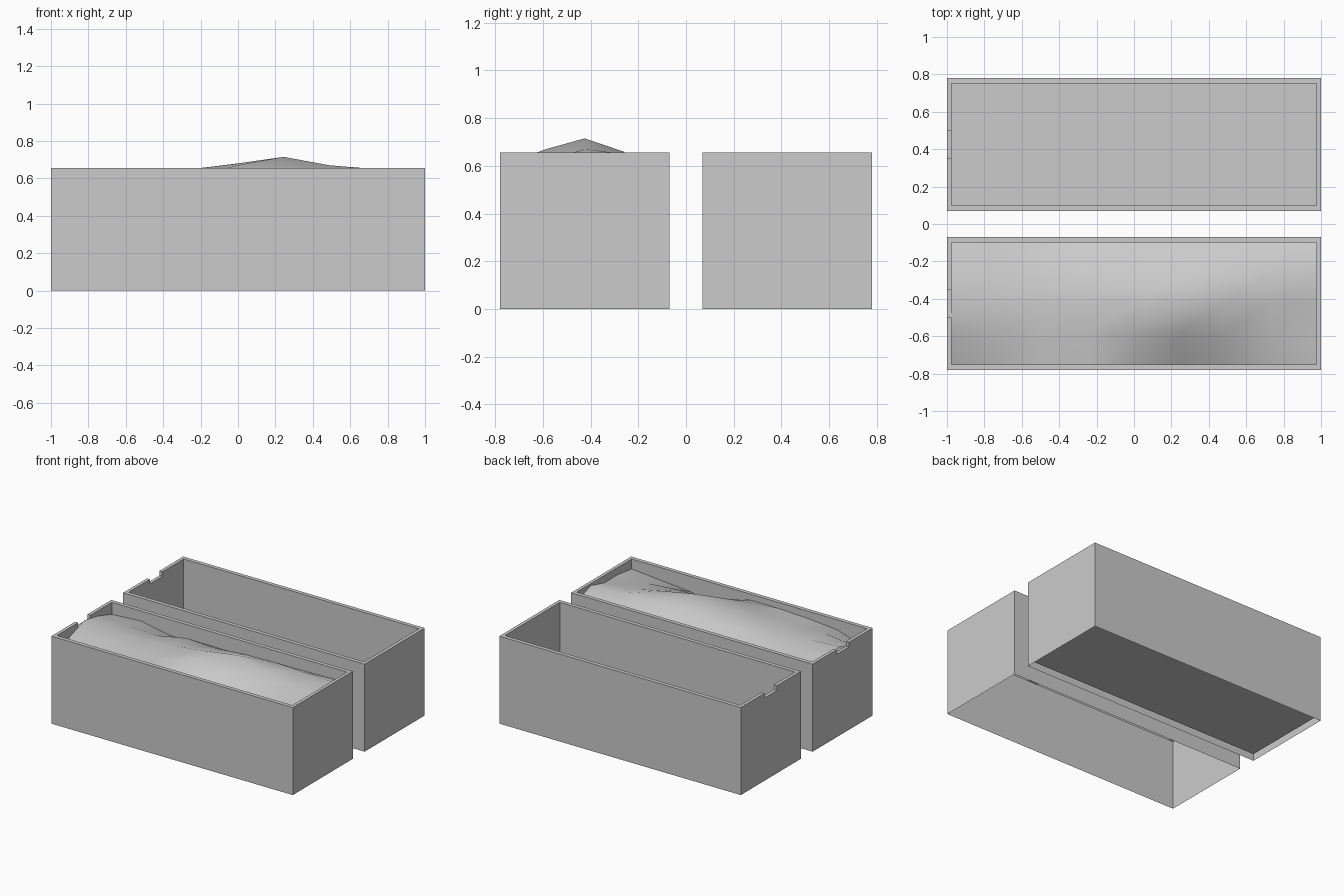
import bpy

if "Cube" in bpy.data.objects:
    bpy.data.objects.remove(bpy.data.objects["Cube"])

L, W, H = 1.0, 0.355, 0.655      # half length, half width, height
IL, IW = 0.975, 0.325            # inner half length, half width
CY = 0.425                       # distance of each box from the centre line
NOTCH_W, NOTCH_D = 0.075, 0.035  # half width and depth of the rim notch


def make_object(name, verts, faces):
    mesh = bpy.data.meshes.new(name)
    mesh.from_pydata(verts, [], faces)
    mesh.update()
    obj = bpy.data.objects.new(name, mesh)
    bpy.context.collection.objects.link(obj)
    return obj


def ring(hx, hy, cy):
    """Top outline with a notch in the left end, anticlockwise."""
    low, n = H - NOTCH_D, NOTCH_W
    pts = [(hx, -hy, H), (hx, hy, H), (-hx, hy, H), (-hx, n, H),
           (-hx, n, low), (-hx, -n, low), (-hx, -n, H), (-hx, -hy, H)]
    return [(x, y + cy, z) for x, y, z in pts]


def planter(name, cy, inner_bottom):
    """Bottomless outer shell, flat rim and inner walls."""
    outer, inner = ring(L, W, cy), ring(IL, IW, cy)
    n = len(outer)
    verts = ([(x, y, 0) for x, y, _ in outer] + outer + inner
             + [(x, y, inner_bottom) for x, y, _ in inner])
    faces = []
    for i in range(n):
        j = (i + 1) % n
        for k in range(3):
            vertical_step = outer[i][:2] == outer[j][:2]
            if k == 1 or not vertical_step:
                faces.append((k * n + i, k * n + j, (k + 1) * n + j, (k + 1) * n + i))
    return make_object(name, verts, faces)


# Two matching boxes
planter("filled_planter", -CY, 0.5)
planter("empty_planter", CY, 0.03)

# Floor of the empty box
make_object("empty_planter_floor",
            [(-IL, CY - IW, 0.03), (IL, CY - IW, 0.03),
             (IL, CY + IW, 0.03), (-IL, CY + IW, 0.03)], [(0, 1, 2, 3)])

# Soil heap: coarse height grid, rows from front to back
heights = [
    [.50, .58, .60, .61, .61, .50, .54, .56, .58],
    [.59, .62, .62, .618, .67, .618, .62, .60, .60],
    [.645, .63, .63, .65, .68, .715, .67, .62, .60],
    [.615, .61, .60, .645, .635, .655, .66, .65, .64],
    [.565, .58, .535, .55, .55, .54, .55, .57, .58],
]
cols, rows = 9, 5
verts = [(-IL + 2 * IL * c / (cols - 1), -CY - IW + 2 * IW * r / (rows - 1), heights[r][c])
         for r in range(rows) for c in range(cols)]
faces = [(r * cols + c, r * cols + c + 1, (r + 1) * cols + c + 1, (r + 1) * cols + c)
         for r in range(rows - 1) for c in range(cols - 1)]
soil = make_object("soil", verts, faces)
soil.data.polygons.foreach_set("use_smooth", [True] * len(faces))
